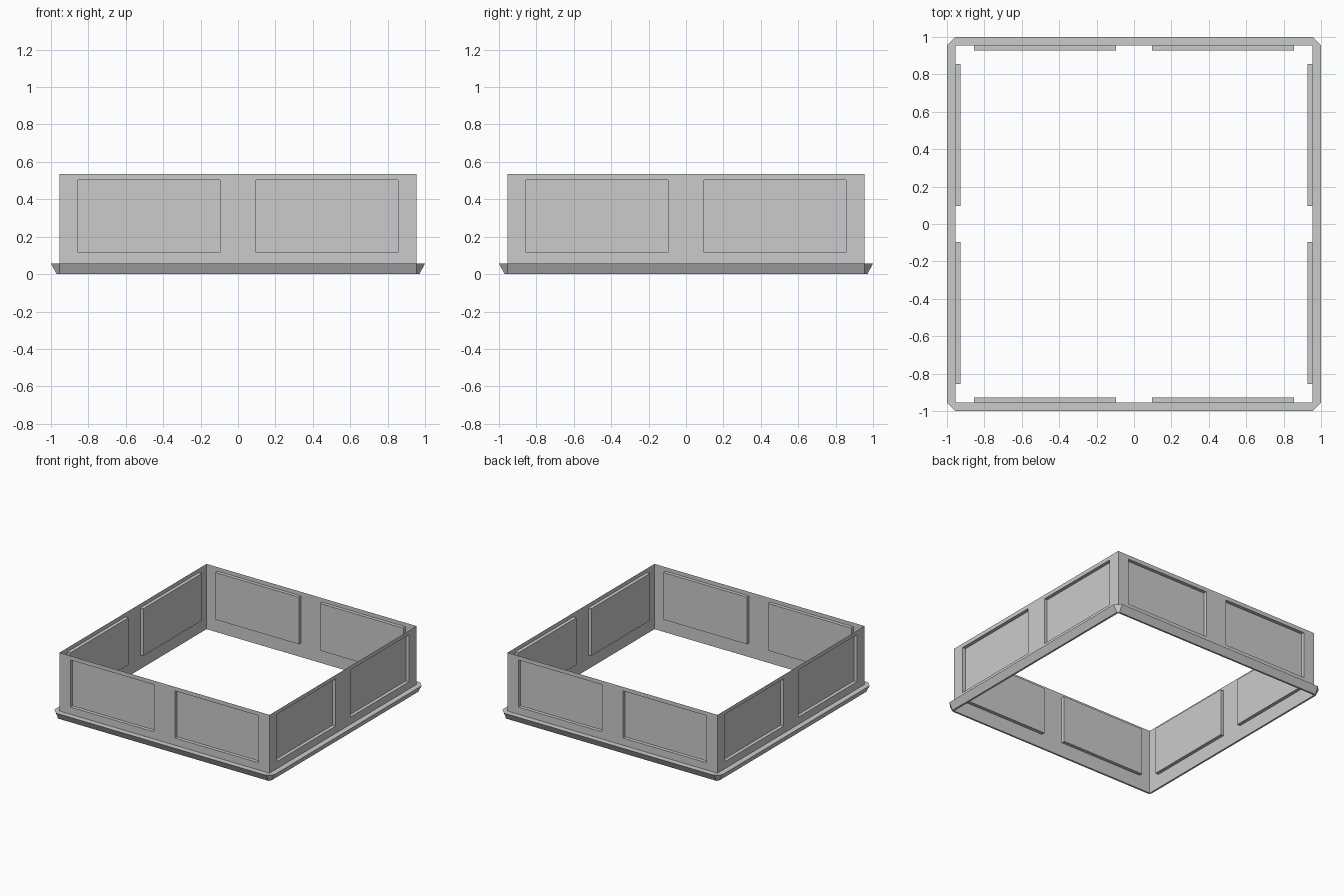
import bpy, bmesh
from math import pi
from mathutils import Matrix

if "Cube" in bpy.data.objects:
    bpy.data.objects.remove(bpy.data.objects["Cube"])

W = 0.955       # half width of the walls
DEPTH = 0.028   # panel recess
XS = [-W, -0.855, -0.096, 0.096, 0.855, W]
ZS = [0, 0.116, 0.503, 0.536]
TRIM_Z = 0.057


def finish(bm, name):
    bmesh.ops.remove_doubles(bm, verts=bm.verts, dist=1e-5)
    me = bpy.data.meshes.new(name)
    bm.to_mesh(me)
    bm.free()
    ob = bpy.data.objects.new(name, me)
    bpy.context.collection.objects.link(ob)
    return ob


def quad(bm, pts, turn):
    bm.faces.new([bm.verts.new(turn @ Matrix.Translation(p).to_translation()) for p in pts])


walls, trim = bmesh.new(), bmesh.new()
for k in range(4):
    turn = Matrix.Rotation(k * pi / 2, 3, 'Z')

    # thin wall with two recessed panels
    for i in range(5):
        for j in range(3):
            x0, x1, z0, z1 = XS[i], XS[i + 1], ZS[j], ZS[j + 1]
            rim = [(x0, -W, z0), (x1, -W, z0), (x1, -W, z1), (x0, -W, z1)]
            if j == 1 and i in (1, 3):
                back = [(x, y + DEPTH, z) for x, y, z in rim]
                quad(walls, back, turn)
                for a in range(4):
                    b = (a + 1) % 4
                    quad(walls, [rim[a], rim[b], back[b], back[a]], turn)
            else:
                quad(walls, rim, turn)

    # sloping base trim: top ledge, slanted face, underside
    profile = [(W, TRIM_Z), (1.0, TRIM_Z), (0.97, 0), (W, 0)]
    for (d0, z0), (d1, z1) in zip(profile, profile[1:]):
        quad(trim, [(-W, -d1, z1), (W, -d1, z1), (W, -d0, z0), (-W, -d0, z0)], turn)
    # chamfered trim corner
    quad(trim, [(W, -W, TRIM_Z), (W, -1, TRIM_Z), (1, -W, TRIM_Z)], turn)
    quad(trim, [(W, -0.97, 0), (0.97, -W, 0), (1, -W, TRIM_Z), (W, -1, TRIM_Z)], turn)
    quad(trim, [(W, -W, 0), (0.97, -W, 0), (W, -0.97, 0)], turn)

finish(walls, "panelled_walls")
finish(trim, "base_trim")
